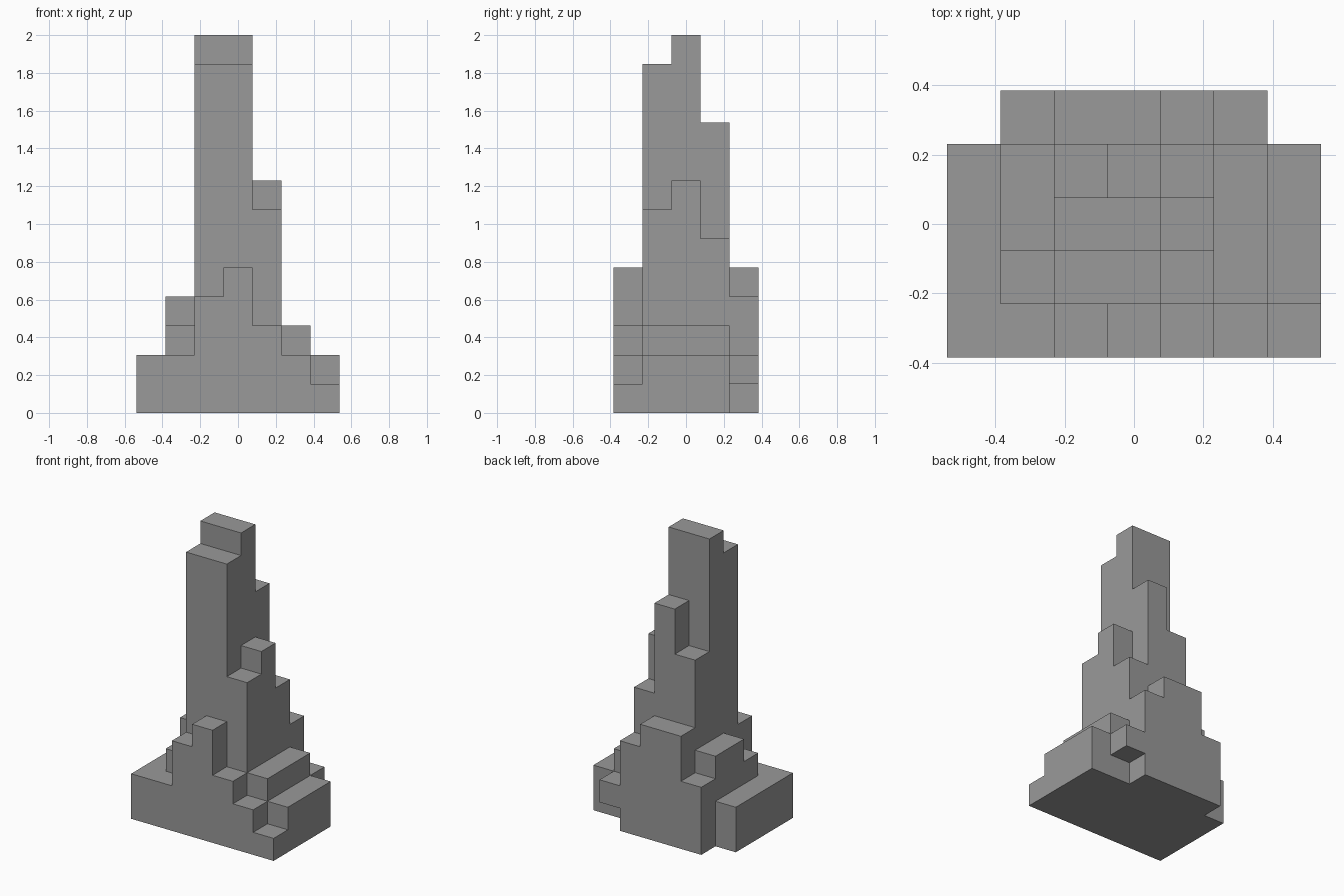
import bpy, bmesh, math
from mathutils import Vector

if "Cube" in bpy.data.objects:
    bpy.data.objects.remove(bpy.data.objects["Cube"])

U = 2 / 13                      # edge of one block
NX, NY = 7, 5

# block heights, one row per depth step (front to back), left to right
HEIGHTS = [
    [2, 2, 4, 5, 3, 2, 1],
    [2, 3, 12, 12, 7, 3, 2],
    [2, 4, 13, 13, 8, 3, 2],
    [2, 4, 8, 10, 6, 3, 2],
    [0, 3, 5, 5, 4, 2, 0],
]
blocks = {(i, j, k) for j, row in enumerate(HEIGHTS)
          for i, h in enumerate(row) for k in range(h)}
blocks.discard((5, 4, 0))       # overhang at the back right


def build_blocks(name, cells):
    """Outer skin of a set of blocks, with flat areas merged."""
    bm = bmesh.new()
    verts = {}

    def corner(p):
        key = tuple(round(c) for c in p)
        if key not in verts:
            verts[key] = bm.verts.new(((key[0] - NX / 2) * U,
                                       (key[1] - NY / 2) * U, key[2] * U))
        return verts[key]

    for cell in sorted(cells):
        centre = Vector(cell) + Vector((0.5, 0.5, 0.5))
        for axis in range(3):
            for sign in (-1, 1):
                n = Vector((0, 0, 0))
                n[axis] = sign
                if tuple(round(c) for c in Vector(cell) + n) in cells:
                    continue
                a = Vector((0, 0, 0))
                a[(axis + 1) % 3] = 0.5
                b = n.cross(a)
                mid = centre + n * 0.5
                bm.faces.new([corner(mid + d) for d in
                              (-a - b, a - b, a + b, -a + b)])
    bmesh.ops.dissolve_limit(bm, angle_limit=math.radians(1),
                             verts=bm.verts[:], edges=bm.edges[:])
    mesh = bpy.data.meshes.new(name)
    bm.to_mesh(mesh)
    bm.free()
    obj = bpy.data.objects.new(name, mesh)
    bpy.context.collection.objects.link(obj)
    return obj


# stepped tower with its terraced base, in dark stone grey
tower = build_blocks("stepped_tower", blocks)
stone = bpy.data.materials.new("dark_stone")
stone.diffuse_color = (0.32, 0.32, 0.32, 1)
stone.use_nodes = True
stone.node_tree.nodes["Principled BSDF"].inputs["Base Color"].default_value = stone.diffuse_color
tower.data.materials.append(stone)
